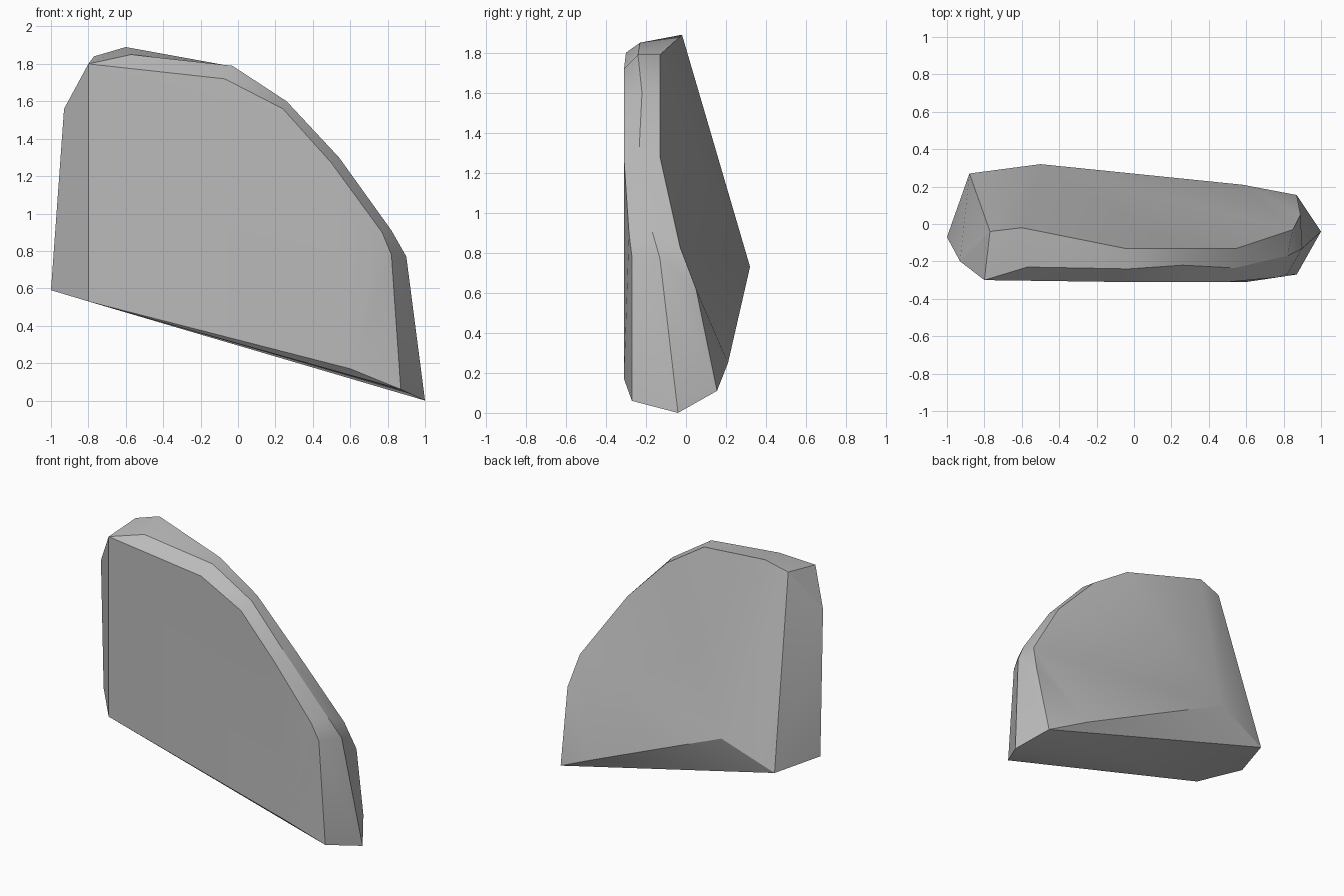
import bpy
import bmesh
import math

default_cube = bpy.data.objects.get("Cube")
if default_cube:
    bpy.data.objects.remove(default_cube, do_unlink=True)


def make_material(name, colour):
    material = bpy.data.materials.new(name)
    material.use_nodes = True
    material.diffuse_color = colour
    shader = next(n for n in material.node_tree.nodes if n.type == 'BSDF_PRINCIPLED')
    shader.inputs["Base Color"].default_value = colour
    return material


bm = bmesh.new()


def rail(points):
    return [bm.verts.new(point) for point in points]


def fan(hub, rim):
    """Fill triangles from one corner to a run of neighbouring corners."""
    for first, second in zip(rim, rim[1:]):
        bm.faces.new((hub, first, second))


def strip(rail_a, rail_b):
    """Join two rails of equal length with four-sided faces."""
    for i in range(len(rail_a) - 1):
        bm.faces.new((rail_a[i], rail_a[i + 1], rail_b[i + 1], rail_b[i]))


# Three rails running over the curved rim, from the top to the low tip
front = rail([(-.07, -.31, 1.72), (.24, -.31, 1.56), (.5, -.31, 1.27),
              (.77, -.285, .9), (.82, -.27, .78), (.87, -.27, .06)])
middle = rail([(-.03, -.24, 1.79), (.26, -.22, 1.6), (.54, -.235, 1.3),
               (.82, -.17, .91), (.9, -.13, .77), (1, -.04, 0)])
back = rail([(-.05, -.13, 1.79), (.24, -.13, 1.6), (.55, -.13, 1.28),
             (.85, -.03, .83), (.89, .05, .62), (.87, .155, .11)])

# Single corners at the upper shoulder, the left end and the base
top_front, top_back, crest_front, crest_back = rail([
    (-.8, -.3, 1.8), (-.77, -.04, 1.84), (-.57, -.23, 1.85), (-.6, -.02, 1.89)])
end_top, end_base, base_front, base_back = rail([
    (-.93, -.2, 1.56), (-1, -.07, .59), (-.8, -.3, .53), (-.88, .27, .57)])
chin, belly, belly_edge = rail([
    (.6, -.31, .17), (-.5, .32, .73), (.58, .21, .25)])

# Bevelled rim
strip(front, middle)
strip(middle, back)
fan(top_front, [top_back, crest_back, crest_front, middle[0], front[0]])
bm.faces.new((crest_front, crest_back, back[0], middle[0]))

# Flat front
bm.faces.new([base_front, top_front] + front[:3] + [chin])
fan(chin, front[2:])

# Left end
bm.faces.new((top_front, base_front, end_base, end_top))
fan(end_top, [top_front, top_back, base_back, end_base])

# Rounded back
fan(belly, [base_back, top_back, crest_back] + back[:4] + [belly_edge])
fan(belly_edge, back[3:])

# Sloping base
fan(base_back, [back[-1], belly_edge, belly])
fan(base_front, [chin, front[-1], middle[-1], back[-1], base_back, end_base])

bmesh.ops.recalc_face_normals(bm, faces=bm.faces[:])
mesh = bpy.data.meshes.new("stone_slab")
bm.to_mesh(mesh)
bm.free()
mesh.materials.append(make_material("stone grey", (.5, .5, .5, 1)))
slab = bpy.data.objects.new("stone_slab", mesh)
bpy.context.collection.objects.link(slab)

bpy.ops.object.select_all(action='DESELECT')
slab.select_set(True)
bpy.context.view_layer.objects.active = slab
bpy.ops.object.shade_smooth_by_angle(angle=math.radians(30))
